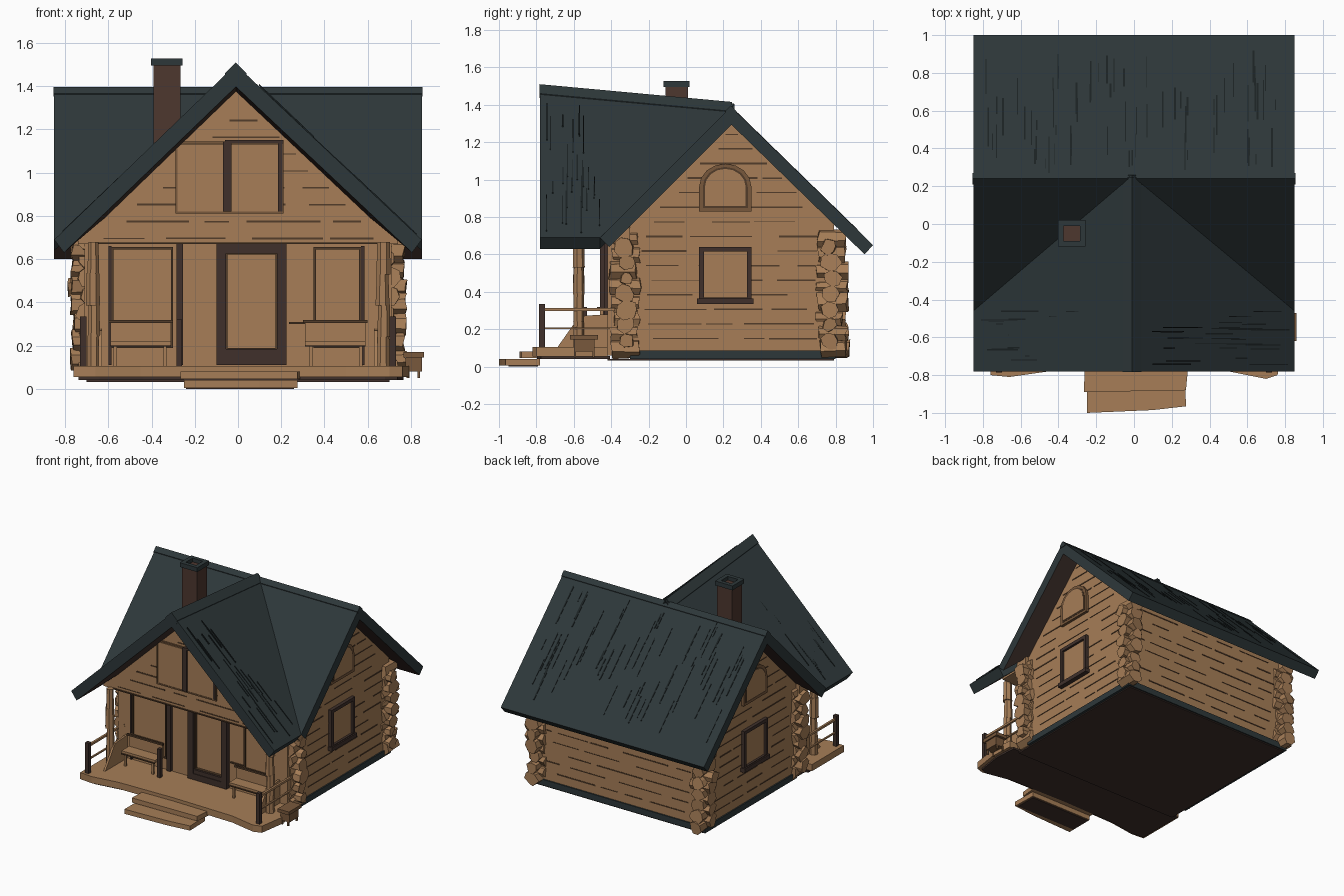
import bpy, bmesh, math, random
from mathutils import Vector, Matrix

if "Cube" in bpy.data.objects:
    bpy.data.objects.remove(bpy.data.objects["Cube"])
random.seed(4)
R = random.uniform

def mat(name, r, g, b):
    m = bpy.data.materials.new(name)
    m.diffuse_color = (r, g, b, 1)
    m.use_nodes = True
    m.node_tree.nodes["Principled BSDF"].inputs["Base Color"].default_value = m.diffuse_color
    return m
TAN = mat("tan wood", .385, .208, .096)
MID = mat("mid brown wood", .19, .098, .045)
DARK = mat("dark brown frame", .05, .03, .024)
SEAM = mat("wood seam", .085, .046, .023)
TEAL = mat("dark teal roof", .027, .039, .042)
STREAK = mat("roof streak", .011, .016, .017)
BRICK = mat("red brown chimney", .075, .038, .028)

def finish(name, bm, m):
    bmesh.ops.recalc_face_normals(bm, faces=bm.faces)
    me = bpy.data.meshes.new(name)
    bm.to_mesh(me)
    bm.free()
    me.materials.append(m)
    ob = bpy.data.objects.new(name, me)
    bpy.context.collection.objects.link(ob)
    return ob

def prisms(name, items, m):
    """Each item is (outline points, offset): the outline swept by the offset."""
    bm = bmesh.new()
    for pts, off in items:
        a = [bm.verts.new(p) for p in pts]
        b = [bm.verts.new(Vector(p) + Vector(off)) for p in pts]
        bm.faces.new(a)
        bm.faces.new(b[::-1])
        for i in range(len(a)):
            j = (i + 1) % len(a)
            bm.faces.new((a[i], a[j], b[j], b[i]))
    return finish(name, bm, m)

def soffit(ob):
    """Dark brown on the undersides of a roof."""
    ob.data.materials.append(DARK)
    for f in ob.data.polygons:
        if f.normal.z < -.3 and f.area > .15:
            f.material_index = 1

def bx(x0, x1, y0, y1, z0, z1):
    return ([(x0, y0, z0), (x1, y0, z0), (x1, y1, z0), (x0, y1, z0)], (0, 0, z1 - z0))

def box(name, *a, m=TAN):
    return prisms(name, [bx(*a)], m)

def front(y):
    return lambda u, v, d: (u, y - d, v)

def side(s):
    return lambda u, v, d: (s * (.71 + d), u, v)

def plate(w, u0, u1, v0, v1, d0, d1):
    q = [(u0, v0), (u1, v0), (u1, v1), (u0, v1)]
    return ([w(u, v, d0) for u, v in q], Vector(w(0, 0, d1)) - Vector(w(0, 0, d0)))

def frame(w, u0, u1, v0, v1, t, d):
    return [plate(w, u0, u0 + t, v0, v1, -.01, d), plate(w, u1 - t, u1, v0, v1, -.01, d),
            plate(w, u0 + t, u1 - t, v0, v0 + t, -.01, d), plate(w, u0 + t, u1 - t, v1 - t, v1, -.01, d)]

# foundation and main log body
box("foundation", -.72, .72, -.30, .80, .04, .085, m=TEAL)
box("underside", -.70, .70, -.42, .79, .032, .042, m=DARK)
prof = [(-.42, .06), (.79, .06), (.79, .79), (.24, 1.33), (-.42, .68)]
prisms("house_body", [([(-.71, y, z) for y, z in prof], (1.42, 0, 0))], TAN)
# gable room over the porch
gab = [(-.74, .67), (.74, .67), (.74, .74), (0, 1.42), (-.74, .74)]
prisms("gable_room", [([(x, -.55, z) for x, z in gab], (0, .25, 0))], TAN)

# roof: back slope, two front triangles, two porch gable slopes
XR, RY, RZ = .85, .24, 1.39
soffit(prisms("main_roof_back", [([(-XR, RY, RZ), (XR, RY, RZ), (XR, 1.0, .65), (-XR, 1.0, .65)],
                                  (0, -.045, -.05))], TEAL))
soffit(prisms("main_roof_front", [([(s * XR, RY, RZ), (0, RY, RZ), (s * XR, -.46, .69)],
                                   (0, .05, -.05)) for s in (-1, 1)], TEAL))
soffit(prisms("gable_roof", [([(-.01, -.78, 1.50), (-.01, .26, 1.405), (s * XR, -.46, .69),
                               (s * XR, -.78, .69)], (-s * .045, 0, -.06)) for s in (-1, 1)], TEAL))
# ridge caps
cap = [(-.05, -.04), (0, .01), (.05, -.04), (.045, -.065), (-.045, -.065)]
prisms("ridge_caps", [([(-XR - .004, RY + .6 * u, RZ + .6 * v) for u, v in cap], (2 * XR + .008, 0, 0)),
                      ([(-.01 + u, -.783, 1.50 + v) for u, v in cap], (0, 1.03, -.095))], TEAL)

# streaks worn into the roofs
st = []
for i in range(65):
    x, t, l, w = R(-.8, .8), R(.03, .7), R(.06, .28), R(.002, .005)
    P = lambda t: (RY + .76 * t, RZ - (RZ - .65) * t + .003)
    (y0, z0), (y1, z1) = P(t), P(min(t + l, .98))
    st.append(([(x - w, y0, z0), (x + w, y0, z0), (x + w, y1, z1), (x - w, y1, z1)], (0, 0, -.008)))
for i in range(60):
    s, y, t, l, w = (-1) ** i, R(-.75, -.46), R(.1, .8), R(.06, .25), R(.002, .004)
    zt = 1.50 - (y + .78) * .091
    P = lambda t: (s * XR * t, zt - (zt - .69) * t + .006)
    (x0, z0), (x1, z1) = P(t), P(min(t + l, .97))
    st.append(([(x0, y - w, z0), (x0, y + w, z0), (x1, y + w, z1), (x1, y - w, z1)], (0, 0, -.009)))
prisms("roof_streaks", st, STREAK)

# chimney with hollow cap
box("chimney", -.39, -.265, -.11, .01, 1.0, 1.50, m=BRICK)
c0, c1, d0, d1 = -.403, -.257, -.12, .02
prisms("chimney_cap", [bx(c0, c1, d0, d0 + .03, 1.495, 1.528), bx(c0, c1, d1 - .03, d1, 1.495, 1.528),
                       bx(c0, c0 + .03, d0 + .03, d1 - .03, 1.495, 1.528),
                       bx(c1 - .03, c1, d0 + .03, d1 - .03, 1.495, 1.528)], TEAL)

# stacked log ends at the four corners
bm = bmesh.new()
for sx in (-1, 1):
    for cy in (-.325, .775):
        for i in range(15):
            z = .095 + i * .042
            r, along_x = R(.042, .056), i % 2
            rot = Matrix.Rotation(math.pi / 2, 4, 'Y' if along_x else 'X')
            pos = Matrix.Translation((sx * R(.685, .70), cy + R(-.012, .012), z))
            v = bmesh.ops.create_cone(bm, cap_ends=True, segments=7, radius1=r, radius2=r * R(.8, 1.1),
                                      depth=R(.13, .17), matrix=pos @ rot)["verts"]
            for q in v:
                q.co += Vector((R(-.008, .008), R(-.01, .01), R(-.006, .006)))
finish("corner_logs", bm, TAN)

# dark seams between the wall boards
seams = []
def seam_row(w, v, a, b):
    u = a + R(0, .1)
    while u < b - .05:
        e = min(b, u + R(.1, .4))
        h = R(.002, .005)
        seams.append(plate(w, u, e, v - h, v + h, -.003, .003))
        u = e + R(.02, .15)
for i in range(15):
    v = .15 + i * .078
    for s in (-1, 1):
        seam_row(side(s), v, max(-.24, .24 - (1.28 - v)), min(.70, .24 + (1.28 - v)))
    if v < .7:
        seam_row(lambda u, v, d: (u, .79 + d, v), v, -.62, .62)
    if v > .69:
        seam_row(front(-.55), v, -max(.02, (1.36 - v) * .98), max(.02, (1.36 - v) * .98))
prisms("board_seams", seams, SEAM)

# square and arched windows on both side walls
for s, n in ((-1, "left"), (1, "right")):
    w = side(s)
    prisms(n + "_window_frame", frame(w, .07, .35, .345, .64, .025, .025)
           + [plate(w, .06, .36, .335, .365, 0, .035)], DARK)
    prisms(n + "_window_pane", [plate(w, .09, .33, .365, .62, 0, .008)], TAN)
    def arch(k, d):
        o = [(.21 - .14 * k, .96 - .13 * k), (.21 + .14 * k, .96 - .13 * k)]
        o += [(.21 + .14 * k * math.cos(a * math.pi / 8), .96 + .125 * k * math.sin(a * math.pi / 8))
              for a in range(9)]
        return [w(u, v, d) for u, v in o]
    off = Vector(w(0, 0, .02)) - Vector(w(0, 0, 0))
    prisms(n + "_arch_frame", [(arch(1, 0), off)], MID)
    prisms(n + "_arch_gap", [(arch(.86, .014), off * .4)], SEAM)
    prisms(n + "_arch_pane", [(arch(.78, .017), off * .4)], TAN)

# gable window
g = front(-.55)
prisms("gable_window_pane", [plate(g, -.28, .20, .82, 1.13, 0, .008)], TAN)
prisms("gable_window_frame", frame(g, -.29, .21, .81, 1.145, .01, .012), MID)
prisms("gable_window_mullion", [plate(g, -.07, -.03, .82, 1.145, 0, .02),
                                plate(g, -.06, .21, 1.135, 1.15, 0, .02),
                                plate(g, .185, .205, .82, 1.14, 0, .015)], DARK)

# door and porch windows
p = front(-.42)
prisms("door_frame", frame(p, -.10, .225, .11, .67, .045, .04) + [plate(p, -.06, .185, .14, .185, 0, .035)], DARK)
prisms("door_edge", frame(p, -.057, .182, .18, .63, .008, .02), SEAM)
prisms("porch_wall_posts", [plate(p, -.285, -.255, .11, .67, 0, .025),
                            plate(p, .57, .585, .11, .66, 0, .015), plate(p, -.60, -.585, .11, .66, 0, .015)], DARK)
prisms("porch_window_frames", frame(p, -.585, -.30, .19, .655, .01, .012)
       + frame(p, .35, .57, .19, .655, .01, .012) + [plate(p, .235, .345, .30, .31, 0, .01)], SEAM)
prisms("porch_beam_seam", [plate(g, -.66, .66, .67, .678, 0, .008)], SEAM)

# porch floor and steps
edge = [(-.76, -.42), (-.76, -.80), (-.66, -.81), (-.45, -.78), (0, -.77), (.5, -.78), (.70, -.82),
        (.76, -.80), (.79, -.60), (.78, -.42)]
prisms("porch_floor", [([(x, y, .055) for x, y in edge], (0, 0, .05))], TAN)
prisms("porch_underside", [([(x * .97, y * .97, .042) for x, y in edge], (0, 0, .014))], DARK)
prisms("upper_step", [([(-.26, -.72, .045), (-.265, -.89, .045), (.275, -.88, .045), (.29, -.72, .045)],
                       (0, 0, .035))], TAN)
prisms("lower_step", [([(-.25, -.78, .005), (-.25, -1.0, .005), (.10, -.985, .005), (.275, -.965, .005),
                        (.27, -.78, .005)], (0, 0, .035))], TAN)
prisms("step_underside", [bx(-.24, .26, -.95, -.79, 0, .006)], DARK)

# porch posts, railings and benches, mirrored
for s, n in ((-1, "left"), (1, "right")):
    X = lambda a, b: sorted((s * a, s * b))
    bm = bmesh.new()
    for k in range(4):
        bmesh.ops.create_cone(bm, cap_ends=True, segments=7, radius1=R(.028, .034), radius2=R(.024, .03), depth=.15,
                              matrix=Matrix.Translation((s * .67 + R(-.006, .006), -.575, .17 + k * .145)))
    finish(n + "_porch_post", bm, TAN)
    box(n + "_rail_post", *X(.70, .73), -.785, -.755, .09, .335, m=DARK)
    prisms(n + "_rails", [bx(*X(.708, .724), -.76, -.38, .298, .314),
                          bx(*X(.708, .720), -.76, -.38, .20, .21)], TAN)
    # bench with slanted end panel
    prisms(n + "_bench", [bx(*X(.31, .59), -.55, -.44, .20, .22), bx(*X(.31, .59), -.46, -.44, .22, .31),
                          bx(*X(.33, .345), -.54, -.525, .10, .20), bx(*X(.56, .575), -.54, -.525, .10, .20)], TAN)
    prisms(n + "_bench_end", [([(s * .63, -.69, .10), (s * .63, -.57, .27), (s * .63, -.42, .28),
                                (s * .63, -.42, .10)], (s * .015, 0, 0))], TAN)
    prisms(n + "_bench_trim", [bx(*X(.30, .60), -.475, -.46, .305, .318),
                               bx(*X(.31, .59), -.556, -.55, .195, .203)], SEAM)
box("bench_post", -.285, -.26, -.56, -.53, .10, .32, m=DARK)

# small stool beside the porch
prisms("stool_top", [bx(.765, .86, -.62, -.47, .145, .17)], MID)
prisms("stool_legs", [bx(.775, .85, -.60, -.49, .08, .145)]
       + [bx(x, x + .012, y, y + .012, .05, .09) for x in (.78, .83) for y in (-.60, -.50)], MID)
